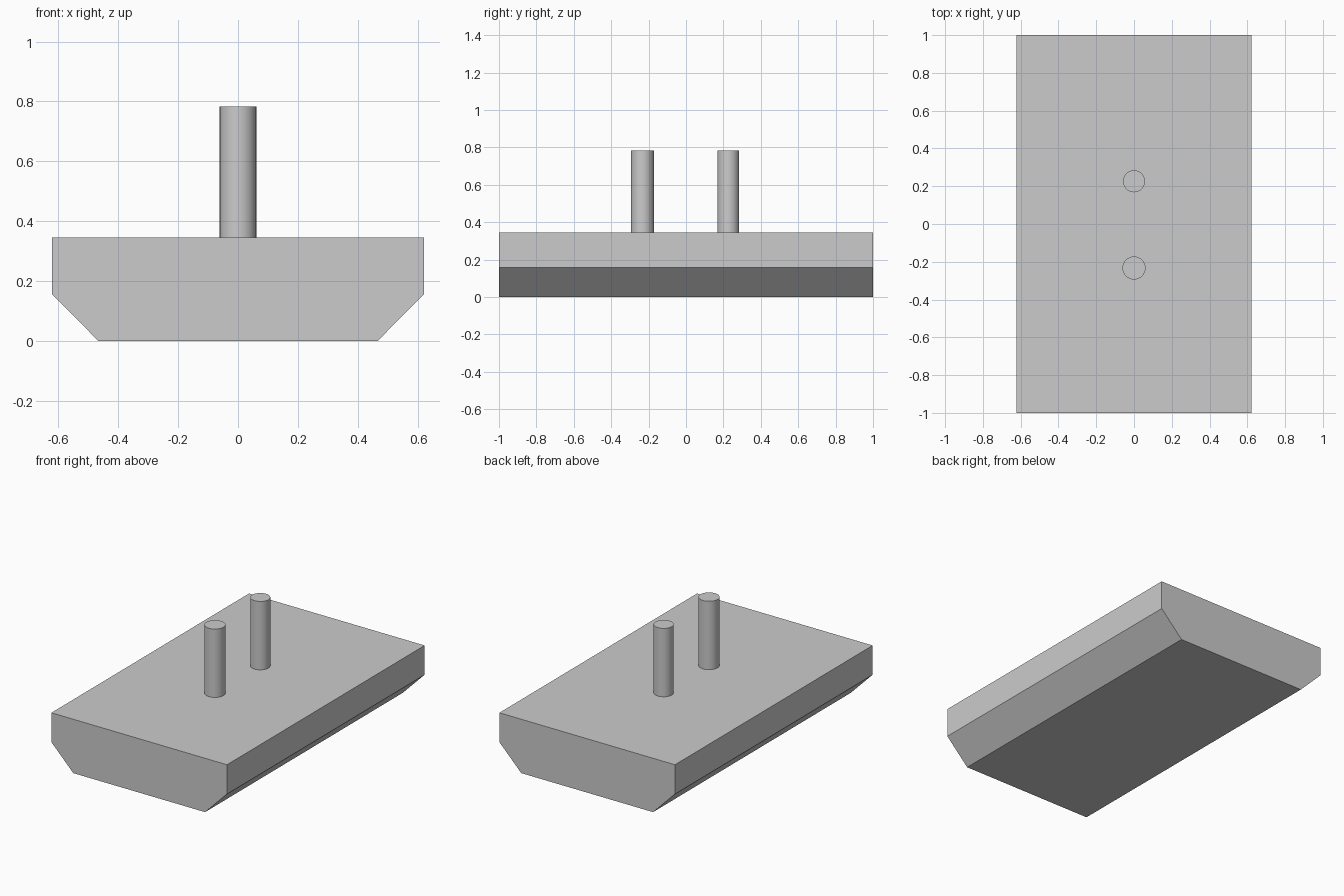
import bpy
import bmesh

cube = bpy.data.objects.get("Cube")
if cube:
    bpy.data.objects.remove(cube, do_unlink=True)

# Single plain grey
grey = bpy.data.materials.new("plain_grey")
grey.use_nodes = True
color = (0.6, 0.6, 0.6, 1)
grey.diffuse_color = color
grey.node_tree.nodes["Principled BSDF"].inputs["Base Color"].default_value = color

DECK = 0.345
TOP = 0.783


def add_hull(name, half_profile, length):
    """Extrude a mirrored x/z half profile along y."""
    profile = half_profile + [(-x, z) for x, z in reversed(half_profile)]
    bm = bmesh.new()
    face = bm.faces.new([bm.verts.new((x, -length / 2, z)) for x, z in profile])
    extruded = bmesh.ops.extrude_face_region(bm, geom=[face])["geom"]
    verts = [g for g in extruded if isinstance(g, bmesh.types.BMVert)]
    bmesh.ops.translate(bm, verts=verts, vec=(0, length, 0))
    bmesh.ops.recalc_face_normals(bm, faces=bm.faces)
    mesh = bpy.data.meshes.new(name)
    bm.to_mesh(mesh)
    bm.free()
    mesh.materials.append(grey)
    bpy.context.collection.objects.link(bpy.data.objects.new(name, mesh))


def add_post(name, y, radius):
    """Smooth round post standing on the deck."""
    bpy.ops.mesh.primitive_cylinder_add(
        vertices=48, radius=radius, depth=TOP - DECK,
        location=(0, y, (TOP + DECK) / 2))
    post = bpy.context.object
    post.name = name
    post.data.materials.append(grey)
    bpy.ops.object.shade_smooth_by_angle()


# Hull with chamfered lower sides
add_hull("hull", [(0.467, 0), (0.622, 0.157), (0.622, DECK)], 2)

# Two posts along the centre line
add_post("front_post", -0.233, 0.061)
add_post("back_post", 0.226, 0.058)
